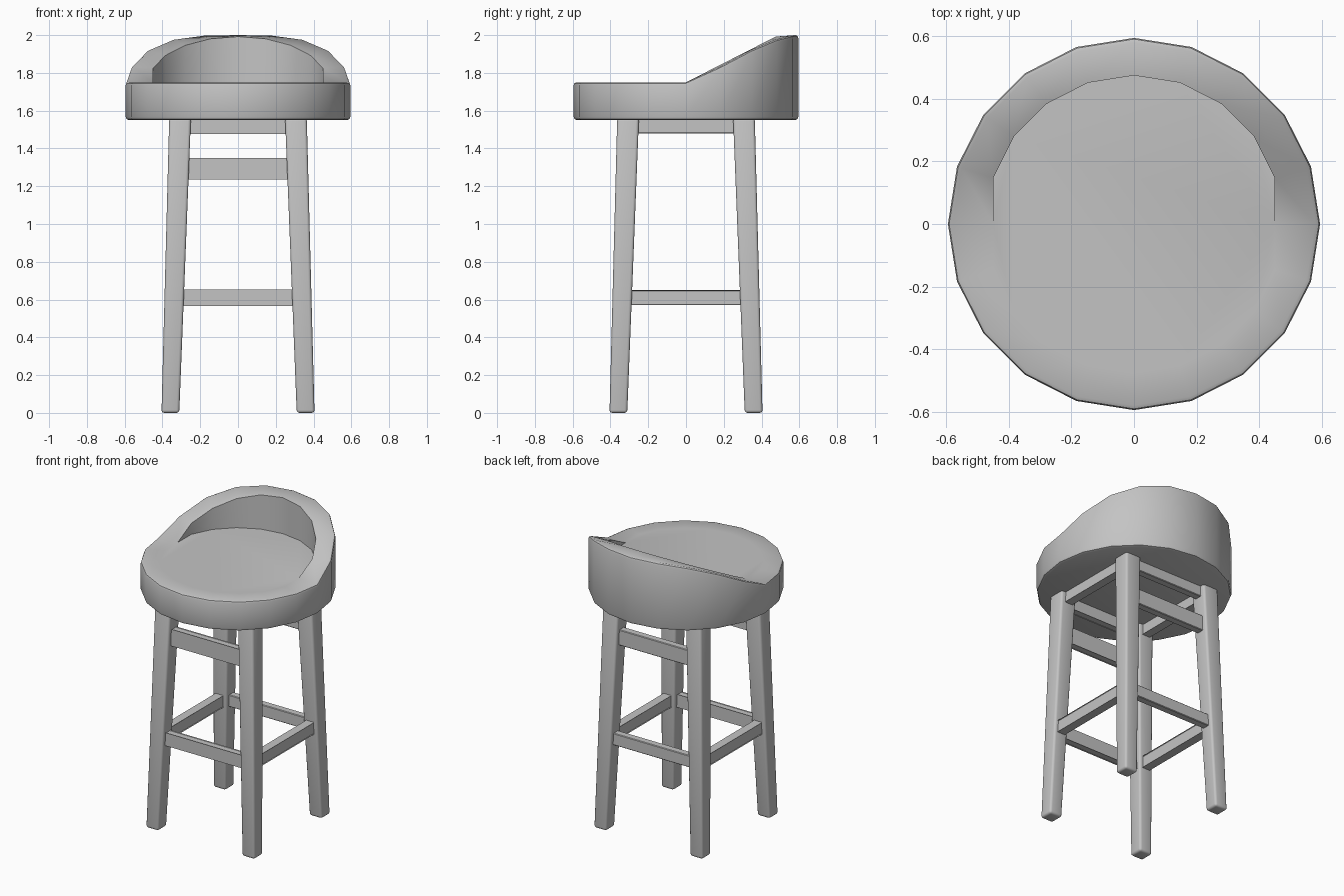
import bpy, bmesh, math
from mathutils import Vector

cube = bpy.data.objects.get("Cube")
if cube:
    bpy.data.objects.remove(cube, do_unlink=True)

GREY = (0.55, 0.55, 0.55, 1)
mat = bpy.data.materials.new("plain_grey")
mat.use_nodes = True
mat.diffuse_color = GREY
mat.node_tree.nodes["Principled BSDF"].inputs["Base Color"].default_value = GREY


def finish(name, bm, angle=35):
    bmesh.ops.recalc_face_normals(bm, faces=bm.faces)
    mesh = bpy.data.meshes.new(name)
    bm.to_mesh(mesh)
    bm.free()
    mesh.materials.append(mat)
    ob = bpy.data.objects.new(name, mesh)
    bpy.context.collection.objects.link(ob)
    bpy.ops.object.select_all(action="DESELECT")
    bpy.context.view_layer.objects.active = ob
    ob.select_set(True)
    bpy.ops.object.shade_smooth_by_angle(angle=math.radians(angle))
    return ob


# Seat with a rim that climbs towards the back
SIDES, R, INNER, BASE, TOP = 20, 0.595, 0.475, 1.55, 1.75
RISE = [0, 0.083, 0.17, 0.225, 0.247, 0.25]


def seat_section(i):
    a = 2 * math.pi * i / SIDES
    c, s = math.cos(a), math.sin(a)
    step = min(i, SIDES // 2 - i) if i <= SIDES // 2 else 0
    outer_z = TOP + RISE[step]
    inner_z = TOP + 0.51 * INNER * max(s, 0)
    ix = max(-0.45, min(0.45, INNER * c))
    pts = [(r * c, r * s, z) for r, z in (
        (R - 0.018, BASE), (R - 0.005, BASE + 0.005), (R, BASE + 0.018),
        (R, outer_z - 0.016), (R - 0.004, outer_z - 0.005), (R - 0.015, outer_z))]
    return pts + [(ix, INNER * s, inner_z), (ix, INNER * s, TOP)]


bm = bmesh.new()
rings = [[bm.verts.new(p) for p in seat_section(i)] for i in range(SIDES)]
for i, ring in enumerate(rings):
    nxt = rings[(i + 1) % SIDES]
    for k in range(len(ring) - 1):
        bm.faces.new((ring[k], nxt[k], nxt[k + 1], ring[k + 1]))
bm.faces.new([r[0] for r in rings])
bm.faces.new([r[-1] for r in rings])
bmesh.ops.remove_doubles(bm, verts=bm.verts, dist=0.0005)
finish("seat", bm, 40)


# Leg centre line, leaning inwards towards the seat
def leg_centre(z):
    t = z / BASE
    return 0.358 - 0.051 * t


def leg(name, sx, sy):
    bm = bmesh.new()
    bmesh.ops.create_cube(bm, size=1)
    for v in bm.verts:
        z = 0 if v.co.z < 0 else BASE + 0.01
        w = 0.094 if z == 0 else 0.115
        c = leg_centre(z)
        v.co = Vector((sx * c + v.co.x * w, sy * c + v.co.y * w, z))
    bmesh.ops.bevel(bm, geom=bm.edges[:], offset=0.015, segments=3,
                    profile=0.5, affect="EDGES")
    finish(name, bm)


def rail(name, side, z0, z1, depth):
    bm = bmesh.new()
    bmesh.ops.create_cube(bm, size=1)
    c = leg_centre((z0 + z1) / 2)
    for v in bm.verts:
        along, across = v.co.x * 2 * c, v.co.y * depth
        z = z0 if v.co.z < 0 else z1
        x, y = (along, c + across) if side in ("front", "back") else (c + across, along)
        if side in ("front", "right"):
            x, y = -x, -y
        v.co = Vector((x, y, z))
    bmesh.ops.bevel(bm, geom=bm.edges[:], offset=0.004, segments=1, affect="EDGES")
    finish(name, bm)


for ny, sy in (("front", -1), ("back", 1)):
    for nx, sx in (("left", 1), ("right", -1)):
        leg(f"{ny}_{nx}_leg", sx, sy)

# Footrest and apron all round, upper rails at front and back only
for side in ("front", "back", "left", "right"):
    rail(side + "_footrest", side, 0.57, 0.65, 0.05)
    rail(side + "_apron", side, 1.48, 1.56, 0.05)
    if side in ("front", "back"):
        rail(side + "_upper_rail", side, 1.24, 1.345, 0.05)
